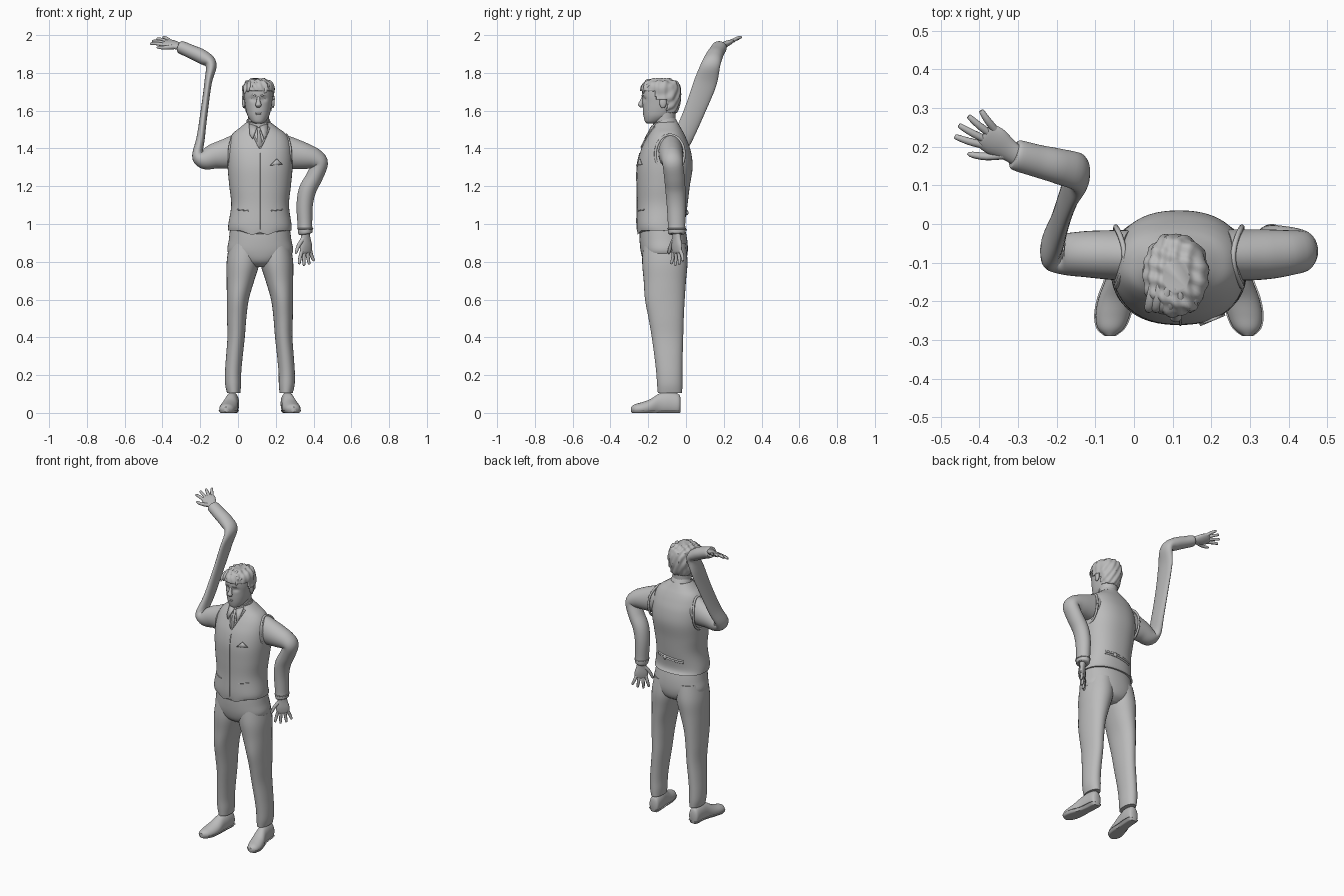
import bpy, bmesh
from math import sin, cos, pi, exp
from mathutils import Vector

if "Cube" in bpy.data.objects:
    bpy.data.objects.remove(bpy.data.objects["Cube"])

GREY = (0.5, 0.5, 0.5, 1)
mat = bpy.data.materials.new("plain grey")
mat.use_nodes = True
mat.diffuse_color = GREY
mat.node_tree.nodes["Principled BSDF"].inputs["Base Color"].default_value = GREY
MID = 0.116     # centre line of the body
FACE = 0.108    # centre line of the head
X, Y, Z = Vector((1, 0, 0)), Vector((0, 1, 0)), Vector((0, 0, 1))


def finish(name, bm):
    bmesh.ops.recalc_face_normals(bm, faces=bm.faces)
    mesh = bpy.data.meshes.new(name)
    bm.to_mesh(mesh)
    bm.free()
    ob = bpy.data.objects.new(name, mesh)
    bpy.context.collection.objects.link(ob)
    mesh.materials.append(mat)
    bpy.ops.object.select_all(action='DESELECT')
    bpy.context.view_layer.objects.active = ob
    ob.select_set(True)
    bpy.ops.object.shade_smooth_by_angle(angle=0.8)
    return ob


def smooth(rows, steps):
    """Catmull-Rom interpolation through rows of numbers."""
    out = []
    for i in range(len(rows) - 1):
        a, b, c, d = (rows[max(0, min(len(rows) - 1, i + k))] for k in (-1, 0, 1, 2))
        for s in range(steps):
            t = s / steps
            out.append([q + t * (r - p + t * (2 * p - 5 * q + 4 * r - s2 + t * (3 * (q - r) + s2 - p))) / 2
                        for p, q, r, s2 in zip(a, b, c, d)])
    return out + [list(rows[-1])]


def loft(name, rows, ref=X, axis=None, n=2.0, segs=32, steps=5, warp=None, keep=None):
    """Skin rows of (x, y, z, half width along ref, other half width)."""
    rows = smooth(rows, steps)
    bm = bmesh.new()
    rings = []
    for i, (x, y, z, a, b) in enumerate(rows):
        t = axis or (Vector(rows[min(i + 1, len(rows) - 1)][:3]) - Vector(rows[max(i - 1, 0)][:3])).normalized()
        side = (ref - t * ref.dot(t)).normalized()
        other = t.cross(side)
        ring = []
        for k in range(segs):
            c, s = cos(2 * pi * k / segs), sin(2 * pi * k / segs)
            u = abs(c) ** (2 / n) * (1 if c > 0 else -1)
            v = abs(s) ** (2 / n) * (1 if s > 0 else -1)
            p = Vector((x, y, z)) + side * (a * u) + other * (b * v)
            ring.append(bm.verts.new(warp(p) if warp else p))
        rings.append(ring)
    for r, q in zip(rings, rings[1:]):
        for k in range(segs):
            m = (k + 1) % segs
            bm.faces.new((r[k], r[m], q[m], q[k]))
    bm.faces.new(rings[0])
    bm.faces.new(rings[-1])
    if keep:
        gone = [f for f in bm.faces if not keep(f.calc_center_median())]
        bmesh.ops.delete(bm, geom=gone, context='FACES')
    return finish(name, bm)


def cord(name, pts, r):
    return loft(name, [(*p, r, r) for p in pts], ref=Vector((0.3, 0.5, 0.81)), segs=8, steps=4)


def ball(name, loc, size):
    bm = bmesh.new()
    bmesh.ops.create_uvsphere(bm, u_segments=16, v_segments=10, radius=1)
    for v in bm.verts:
        v.co = Vector(loc) + Vector(a * b for a, b in zip(v.co, size))
    return finish(name, bm)


# Waistcoat
VEST = [(MID, -.125, .965, .168, .132), (MID, -.133, 1.0, .167, .128), (.117, -.125, 1.1, .153, .133),
        (.117, -.12, 1.2, .163, .14), (.117, -.112, 1.3, .172, .147), (MID, -.108, 1.38, .171, .135),
        (.115, -.105, 1.44, .16, .112), (.112, -.103, 1.48, .138, .092), (.11, -.103, 1.51, .1, .075),
        (FACE, -.105, 1.54, .062, .06)]


def hem(p):
    if p.z < 1.0 and p.y < -.15:
        p.z -= .024 * max(0, 1 - abs(abs(p.x - MID) - .04) / .06) * (1.0 - p.z) / .035
    return p


loft("waistcoat", VEST, axis=Z, n=2.3, segs=64, warp=hem)
DENSE = smooth(VEST, 12)


def on_vest(x, z, front=True, lift=.002):
    cx, cy, _, a, b = min(DENSE, key=lambda r: abs(r[2] - z))
    d = b * max(0, 1 - min(1, abs((x - cx) / a)) ** 2.3) ** (1 / 2.3) + lift
    return Vector((x, cy - d if front else cy + d, z))


def plate(name, outline, lift=.007):
    """Thin patch lying on the waistcoat front."""
    bm = bmesh.new()
    bm.faces.new([bm.verts.new(on_vest(x, z, lift=lift)) for x, z in outline])
    ob = finish(name, bm)
    mod = ob.modifiers.new("thickness", 'SOLIDIFY')
    mod.thickness, mod.offset = .007, 0
    return ob


cord("front_placket", [on_vest(MID + .004, .97 + .045 * i, lift=0) for i in range(10)], .003)
for s, tag in ((-1, "right"), (1, "left")):
    cord(tag + "_neckline", [on_vest(MID + s * w, z, lift=0) for w, z in
                             ((.0, 1.4), (.02, 1.44), (.038, 1.48), (.05, 1.515))], .005)
    plate(tag + "_collar_flap", [(FACE + s * w, z) for w, z in ((.006, 1.515), (.05, 1.53), (.045, 1.47), (.03, 1.45))])
    cord(tag + "_pocket_edge", [on_vest(MID + s * w, 1.07 + .1 * (w - .06), lift=0) for w in (.06, .09, .12)], .003)
    # Armhole rim
    cord(tag + "_armhole", [(MID + s * (.163 - .022 * max(0, sin(a)) ** 2), -.085 + .077 * cos(a), 1.37 + .102 * sin(a))
                            for a in [2 * pi * i / 16 for i in range(17)]], .007)
plate("pocket_square", [(.17, 1.31), (.235, 1.315), (.215, 1.335), (.205, 1.345), (.195, 1.335)])
plate("necktie", [(.1, 1.51), (.12, 1.51), (.116, 1.485), (.13, 1.42), (.115, 1.405), (.1, 1.42), (.104, 1.485)], .005)
for i in range(2):
    cord("back_strap_%d" % i, [on_vest(.03 + .045 * k, 1.045 + .012 * i + .004 * k, False, 0) for k in range(5)], .006)
ball("strap_buckle", on_vest(.15, 1.06, False, .004), (.012, .008, .014))

# Shirt collar, neck
loft("shirt_collar", [(FACE, -.1, 1.475, .085, .085), (FACE, -.108, 1.515, .07, .07), (FACE, -.118, 1.55, .062, .06)])
loft("neck", [(FACE, -.105, 1.48, .06, .06), (FACE, -.112, 1.55, .056, .056), (FACE, -.113, 1.63, .058, .06)], axis=Z)

# Trousers
loft("trouser_seat", [(.118, -.112, .772, .07, .07), (.118, -.113, .8, .12, .108), (.118, -.115, .85, .172, .124),
                      (.117, -.12, .92, .165, .126), (MID, -.128, 1.0, .155, .117)], axis=Z, n=2.2, segs=48)
LEG = [(-.023, -.085, .105, .035, .064), (-.026, -.086, .15, .042, .067), (-.026, -.088, .21, .043, .069),
       (-.02, -.092, .29, .044, .074), (-.01, -.098, .4, .046, .083), (-.007, -.105, .5, .051, .093),
       (-.001, -.112, .6, .058, .105), (.013, -.112, .7, .073, .112), (.028, -.112, .8, .088, .12),
       (.04, -.114, .9, .085, .112)]
SHOE = [(-.028, -.028, .045, .016, .03), (-.028, -.04, .045, .032, .055), (-.03, -.09, .05, .036, .062),
        (-.036, -.14, .045, .037, .058), (-.046, -.19, .03, .045, .042), (-.055, -.235, .022, .044, .034),
        (-.06, -.27, .02, .033, .026), (-.062, -.29, .02, .01, .012)]


def flat_bottom(p):
    p.z = max(p.z, .004)
    return p


def sole_shape(p):
    p.z = max(0, min(p.z, .016))
    return p


def flip(rows, s):
    return rows if s < 0 else [(2 * MID - r[0], *r[1:]) for r in rows]


for s, tag in ((-1, "right"), (1, "left")):
    loft(tag + "_trouser_leg", flip(LEG, s), axis=Z, n=2.1)
    shoe = flip(SHOE, s)
    loft(tag + "_shoe", shoe, axis=-Y, warp=flat_bottom)
    loft(tag + "_sole", [(*r[:3], r[3] + .004, r[4] + .003) for r in shoe], axis=-Y, warp=sole_shape)

# Sleeves
loft("right_sleeve", [(-.01, -.082, 1.385, .066, .088), (-.06, -.08, 1.372, .064, .08), (-.12, -.078, 1.36, .06, .068),
                      (-.18, -.077, 1.342, .054, .052), (-.213, -.065, 1.365, .05, .03), (-.197, -.015, 1.46, .052, .022),
                      (-.177, .05, 1.61, .055, .019), (-.158, .103, 1.75, .06, .02), (-.143, .132, 1.845, .05, .03),
                      (-.19, .148, 1.885, .046, .038), (-.25, .163, 1.913, .042, .036), (-.3, .177, 1.935, .04, .034),
                      (-.31, .18, 1.939, .033, .028)], ref=Y)
loft("left_sleeve", [(.235, -.08, 1.385, .066, .088), (.29, -.08, 1.372, .066, .082), (.35, -.078, 1.36, .064, .07),
                     (.405, -.074, 1.345, .058, .056), (.432, -.07, 1.318, .054, .044), (.405, -.062, 1.25, .054, .044),
                     (.368, -.056, 1.18, .053, .046), (.353, -.052, 1.1, .05, .043), (.354, -.05, 1.0, .046, .039),
                     (.356, -.05, .955, .046, .038), (.357, -.05, .945, .036, .03)], ref=Y)
cord("left_cuff_seam", [(.356 + .04 * cos(a), -.05 + .047 * sin(a), .975) for a in [pi * i / 6 for i in range(13)]], .003)


def hand(tag, wrist, along, thumb):
    wrist, d = Vector(wrist), Vector(along).normalized()
    t = Vector(thumb)
    t = (t - d * t.dot(d)).normalized()
    nrm = d.cross(t)
    palm = ((-.015, .026, .02), (.02, .03, .017), (.06, .04, .016), (.09, .038, .012), (.1, .03, .007))
    loft(tag + "_palm", [(*(wrist + d * k), a, b) for k, a, b in palm], ref=t, axis=d, segs=20)
    for name, off, length in (("index", .028, .07), ("middle", .01, .08), ("ring", -.01, .075), ("little", -.028, .058)):
        root = wrist + d * .085 + t * off
        tip = root + d * length + t * off * .8
        bend = (root + tip) / 2 + nrm * .004
        loft(tag + "_" + name + "_finger", [(*root, .01, .01), (*bend, .0095, .009), (*(tip * .9 + bend * .1), .007, .007),
                                            (*tip, .003, .003)], ref=t, segs=10, steps=3)
    loft(tag + "_thumb", [(*(wrist + d * .02 + t * .015), .014, .012), (*(wrist + d * .055 + t * .048), .011, .01),
                          (*(wrist + d * .088 + t * .066), .008, .008), (*(wrist + d * .1 + t * .07), .003, .003)],
         ref=nrm, segs=10, steps=3)


hand("right", (-.308, .18, 1.94), (-.76, .5, .2), (-.5, -.76, -.38))
hand("left", (.357, -.05, .945), (.04, .02, -1), (-.75, -.6, 0))

# Head
HEAD = [(FACE, -.18, 1.532, .018, .026), (FACE, -.174, 1.542, .036, .043), (FACE, -.153, 1.568, .055, .071),
        (FACE, -.142, 1.6, .065, .086), (FACE, -.135, 1.64, .072, .095), (FACE, -.134, 1.68, .076, .1),
        (FACE, -.135, 1.72, .073, .096), (FACE, -.137, 1.748, .056, .075), (FACE, -.138, 1.762, .025, .035)]


def face_shape(p):
    # Eye sockets pressed into the face
    if p.y < -.16:
        p.y += .009 * exp(-((abs(p.x - FACE) - .03) / .017) ** 2 - ((p.z - 1.662) / .013) ** 2)
    return p


loft("head", HEAD, axis=Z, n=2.15, segs=64, steps=8, warp=face_shape)
loft("nose", [(FACE, -.226, 1.675, .008, .007), (FACE, -.235, 1.65, .01, .011), (FACE, -.24, 1.63, .016, .014),
              (FACE, -.234, 1.617, .009, .008)], axis=Z, segs=16)
for s, tag in ((-1, "right"), (1, "left")):
    ball(tag + "_eye", (FACE + s * .03, -.207, 1.661), (.013, .01, .008))
    ball(tag + "_ear", (FACE + s * .077, -.122, 1.643), (.009, .019, .03))
    cord(tag + "_eyebrow", [(FACE + s * w, y, z) for w, y, z in ((.013, -.231, 1.678), (.032, -.222, 1.684), (.05, -.203, 1.677))], .005)
for z, w in ((1.588, .02), (1.58, .016)):
    ball("lip", (FACE, -.22, z), (w, .009, .0045))


# Hair: a tousled shell over the skull with swept locks
def tousle(p):
    q = p - Vector((FACE, -.135, 1.67))
    return p + q.normalized() * .003 * (sin(q.x * 190 + q.z * 90) + sin(q.y * 160 + q.x * 60))


def hairline(c):
    if c.y < -.16:
        return c.z > 1.706
    return c.z > (1.66 if c.y < -.1 else 1.588)


hair = loft("hair", [(x, y + .002, z + .007 * (i > 5), a + .008, b + .007) for i, (x, y, z, a, b) in enumerate(HEAD)],
            axis=Z, n=2.1, segs=64, steps=8, warp=tousle, keep=hairline)
hair.modifiers.new("thickness", 'SOLIDIFY').thickness = .008
for i in range(7):
    x = FACE - .054 + .018 * i
    drop = (x - FACE) ** 2 * 6
    loft("hair_lock_%d" % i, [(x, -.13, 1.762 - drop, .008, .005), (x - .006, -.18, 1.757 - drop, .014, .011),
                              (x - .014, -.215, 1.735 - drop, .013, .012), (x - .02, -.226, 1.708 - drop, .003, .003)],
         segs=10, steps=4)
